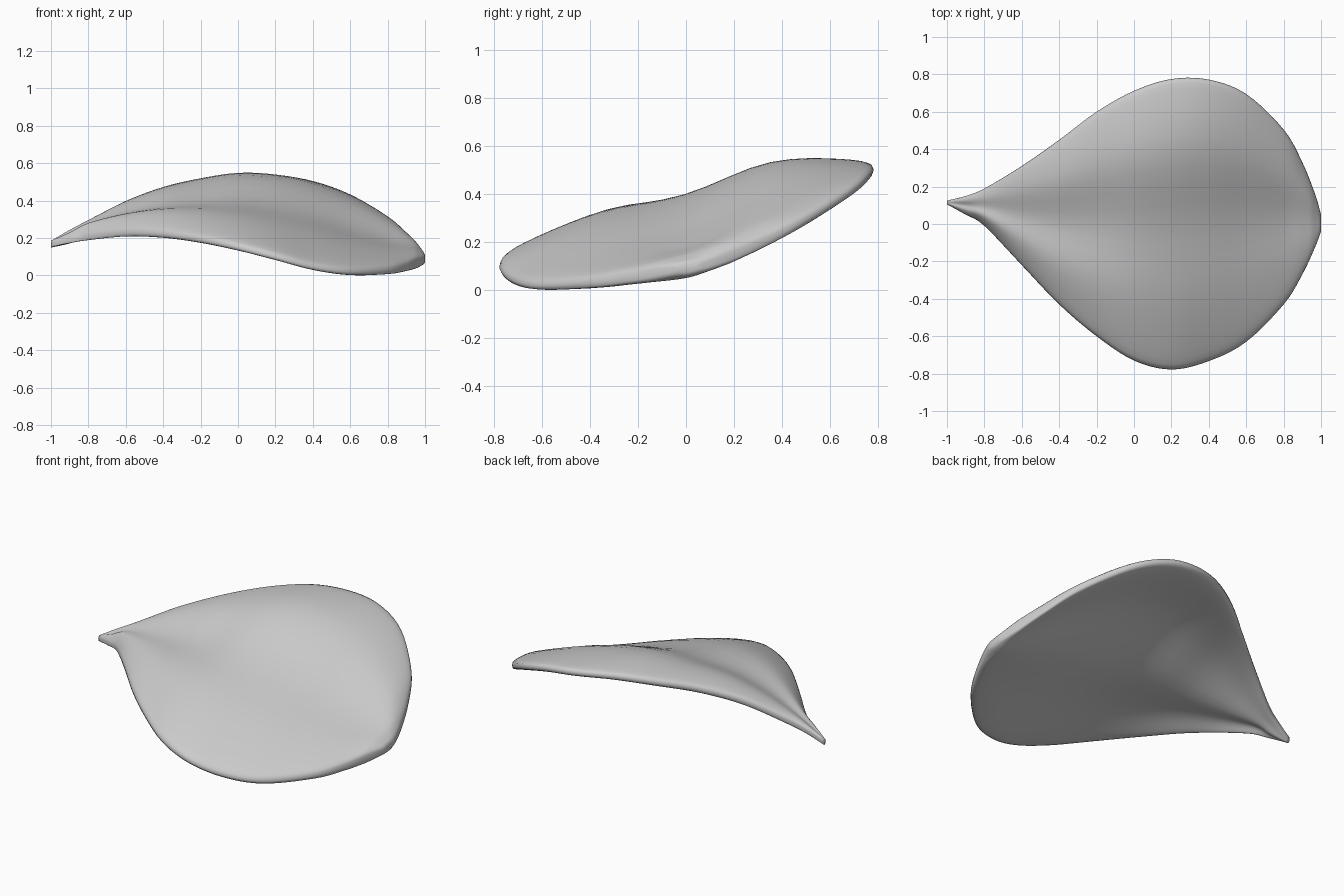
import bpy, bmesh, math

if "Cube" in bpy.data.objects:
    bpy.data.objects.remove(bpy.data.objects["Cube"])

# Stations along the petal: x, y_low, y_high, then mid-surface heights at
# low edge, low flank, centre groove, high flank, high edge
STATIONS = [
    (-1.00, .105, .125, .186, .187, .187, .188, .189),
    (-.90, .050, .150, .207, .222, .220, .236, .242),
    (-.80, -.01, .190, .223, .264, .262, .282, .290),
    (-.60, -.22, .310, .245, .303, .313, .368, .394),
    (-.40, -.43, .450, .238, .322, .345, .435, .467),
    (-.20, -.60, .600, .210, .317, .361, .477, .513),
    (.00, -.730, .712, .168, .292, .368, .507, .537),
    (.20, -.778, .775, .117, .247, .343, .496, .529),
    (.40, -.733, .772, .064, .196, .295, .449, .502),
    (.60, -.63, .695, .038, .144, .228, .370, .432),
    (.80, -.43, .505, .047, .110, .165, .265, .313),
    (.90, -.27, .330, .068, .105, .140, .195, .222),
    (.97, -.12, .155, .095, .106, .117, .135, .150),
    (1.0, -.04, .050, .107, .108, .110, .112, .116),
]


def spline(vals, t):
    """Catmull-Rom through evenly spaced values, t in 0..1."""
    n = len(vals) - 1
    f = min(max(t, 0), 1) * n
    i = min(int(f), n - 1)
    u = f - i
    b, c = vals[i], vals[i + 1]
    a = vals[i - 1] if i > 0 else 2 * b - c
    d = vals[i + 2] if i + 2 <= n else 2 * c - b
    return b + .5 * u * (c - a + u * (2*a - 5*b + 4*c - d + u * (3*(b - c) + d - a)))


columns = list(zip(*STATIONS))
ROWS, RING = 66, 48
bm = bmesh.new()
rings = []
for r in range(ROWS):
    t = r / (ROWS - 1)
    x, lo, hi, *heights = [spline(c, t) for c in columns]
    # Half thickness tapers at the pointed tip and the round end
    tip = max(0, x + 1)
    half = .018 + .032 * (1 - math.exp(-4 * tip))
    half = min(half, .016 + .15 * math.sqrt(max(0, 1 - x)))
    ring = []
    for k in range(RING):
        a = 2 * math.pi * k / RING
        s = math.cos(a)
        y = (lo + hi) / 2 + (hi - lo) / 2 * s
        rise = math.copysign(abs(math.sin(a)) ** .55, math.sin(a))
        z = spline(heights, (s + 1) / 2) + half * rise
        ring.append(bm.verts.new((x, y, z)))
    rings.append(ring)

# Skin the rings and close both ends
for p, q in zip(rings, rings[1:]):
    for k in range(RING):
        n = (k + 1) % RING
        bm.faces.new((p[k], p[n], q[n], q[k]))
bm.faces.new(rings[0])
bm.faces.new(rings[-1])
bmesh.ops.recalc_face_normals(bm, faces=bm.faces)

# Stand it on the ground
low = min(v.co.z for v in bm.verts)
bmesh.ops.translate(bm, verts=bm.verts, vec=(0, 0, -low))

mesh = bpy.data.meshes.new("petal")
bm.to_mesh(mesh)
bm.free()
petal = bpy.data.objects.new("petal", mesh)
bpy.context.collection.objects.link(petal)
for f in mesh.polygons:
    f.use_smooth = True
